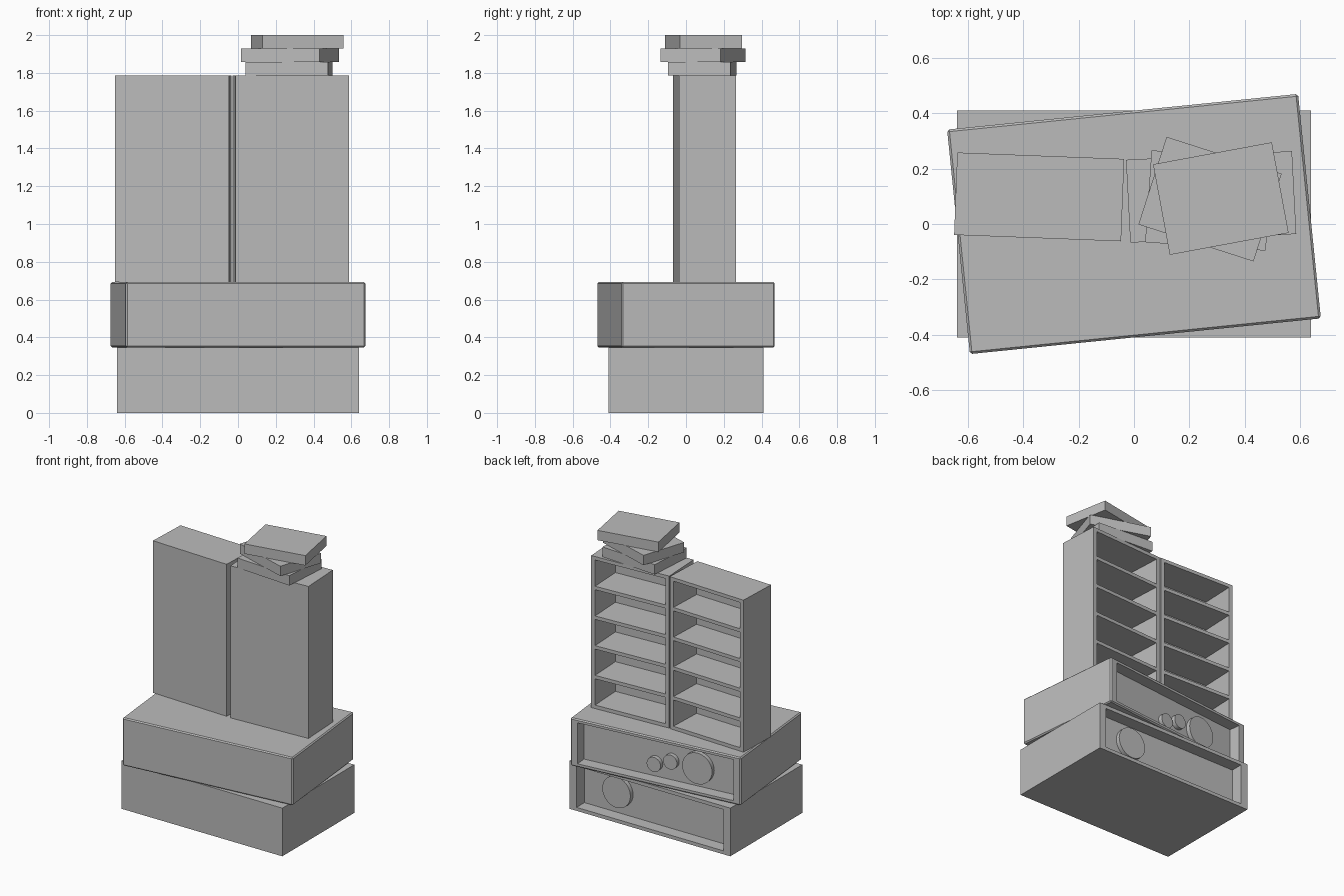
import bpy
import bmesh
from math import radians
from mathutils import Matrix, Vector

if "Cube" in bpy.data.objects:
    bpy.data.objects.remove(bpy.data.objects["Cube"])

grey = bpy.data.materials.new("plain_grey")
grey.use_nodes = True
grey.diffuse_color = (0.5, 0.5, 0.5, 1)
grey.node_tree.nodes["Principled BSDF"].inputs["Base Color"].default_value = (0.5, 0.5, 0.5, 1)


def make_object(name, bm, location, angle):
    mesh = bpy.data.meshes.new(name)
    bm.to_mesh(mesh)
    bm.free()
    mesh.materials.append(grey)
    obj = bpy.data.objects.new(name, mesh)
    bpy.context.collection.objects.link(obj)
    obj.location = location
    obj.rotation_euler.z = radians(angle)
    return obj


def add_box(bm, low, high):
    low, high = Vector(low), Vector(high)
    place = Matrix.Translation((low + high) / 2) @ Matrix.Diagonal((*(high - low), 1))
    return bmesh.ops.create_cube(bm, size=1, matrix=place)


def block(name, size, location, angle=0, bevel=0):
    """Solid box whose origin is the middle of its underside."""
    w, d, h = size
    bm = bmesh.new()
    add_box(bm, (-w / 2, -d / 2, 0), (w / 2, d / 2, h))
    if bevel:
        bmesh.ops.bevel(bm, geom=bm.edges[:], offset=bevel, segments=1, affect='EDGES')
    return make_object(name, bm, location, angle)


def open_case(name, size, location, angle, rows, depth, side, rail, bevel=0):
    """Box with a column of recesses cut into its +y face."""
    w, d, h = size
    case = block(name, size, location, angle, bevel)
    bm = bmesh.new()
    pitch = (h - rail) / rows
    for i in range(rows):
        add_box(bm, (-w / 2 + side, d / 2 - depth, rail + i * pitch),
                (w / 2 - side, d / 2 + 0.1, (i + 1) * pitch))
    cutter = make_object(name + "_cutter", bm, location, angle)
    cutter.hide_render = True
    bpy.context.view_layer.update()
    cut = case.modifiers.new("recess", 'BOOLEAN')
    cut.operation = 'DIFFERENCE'
    cut.solver = 'EXACT'
    cut.object = cutter
    bpy.context.view_layer.objects.active = case
    bpy.ops.object.modifier_apply(modifier=cut.name)
    bpy.data.objects.remove(cutter)
    return case


def knob(name, parent_angle, parent_z, x, y, z, radius, thick=0.03):
    """Round disc standing on the recessed panel, facing +y."""
    bm = bmesh.new()
    turn = Matrix.Translation((x, y + thick / 2, z)) @ Matrix.Rotation(radians(90), 4, 'X')
    bmesh.ops.create_cone(bm, cap_ends=True, segments=32, radius1=radius,
                          radius2=radius, depth=thick, matrix=turn)
    obj = make_object(name, bm, (0, 0, parent_z), parent_angle)
    bpy.ops.object.select_all(action='DESELECT')
    obj.select_set(True)
    bpy.context.view_layer.objects.active = obj
    bpy.ops.object.shade_smooth_by_angle(angle=radians(40))


# Two stacked equipment cases with recessed panels
open_case("lower_case", (1.28, 0.82, 0.347), (0, 0, 0), 0, 1, 0.09, 0.055, 0.025)
open_case("upper_case", (1.276, 0.816, 0.345), (0, 0, 0.347), 5.8, 1, 0.085, 0.055, 0.025, 0.008)

# Dials on the panels
knob("lower_dial", 0, 0, 0.31, 0.32, 0.185, 0.112)
knob("upper_large_dial", 5.8, 0.347, -0.28, 0.323, 0.165, 0.112)
knob("upper_small_dial_a", 5.8, 0.347, 0.045, 0.323, 0.12, 0.052)
knob("upper_small_dial_b", 5.8, 0.347, -0.078, 0.323, 0.165, 0.052)

# Pair of shelf racks standing side by side
open_case("right_rack", (0.604, 0.298, 1.095), (-0.343, 0.098, 0.692), -2.2, 5, 0.25, 0.03, 0.025)
open_case("left_rack", (0.601, 0.3, 1.095), (0.279, 0.098, 0.692), 3, 5, 0.25, 0.03, 0.025)

# Loose stack of flat boxes
stack = [(0.27, 0.085, -4), (0.275, 0.09, -17.8), (0.314, 0.092, 10.5)]
for i, (x, y, angle) in enumerate(stack):
    block(f"flat_box_{i + 1}", (0.437, 0.333, 0.071), (x, y, 1.787 + i * 0.071), angle)
